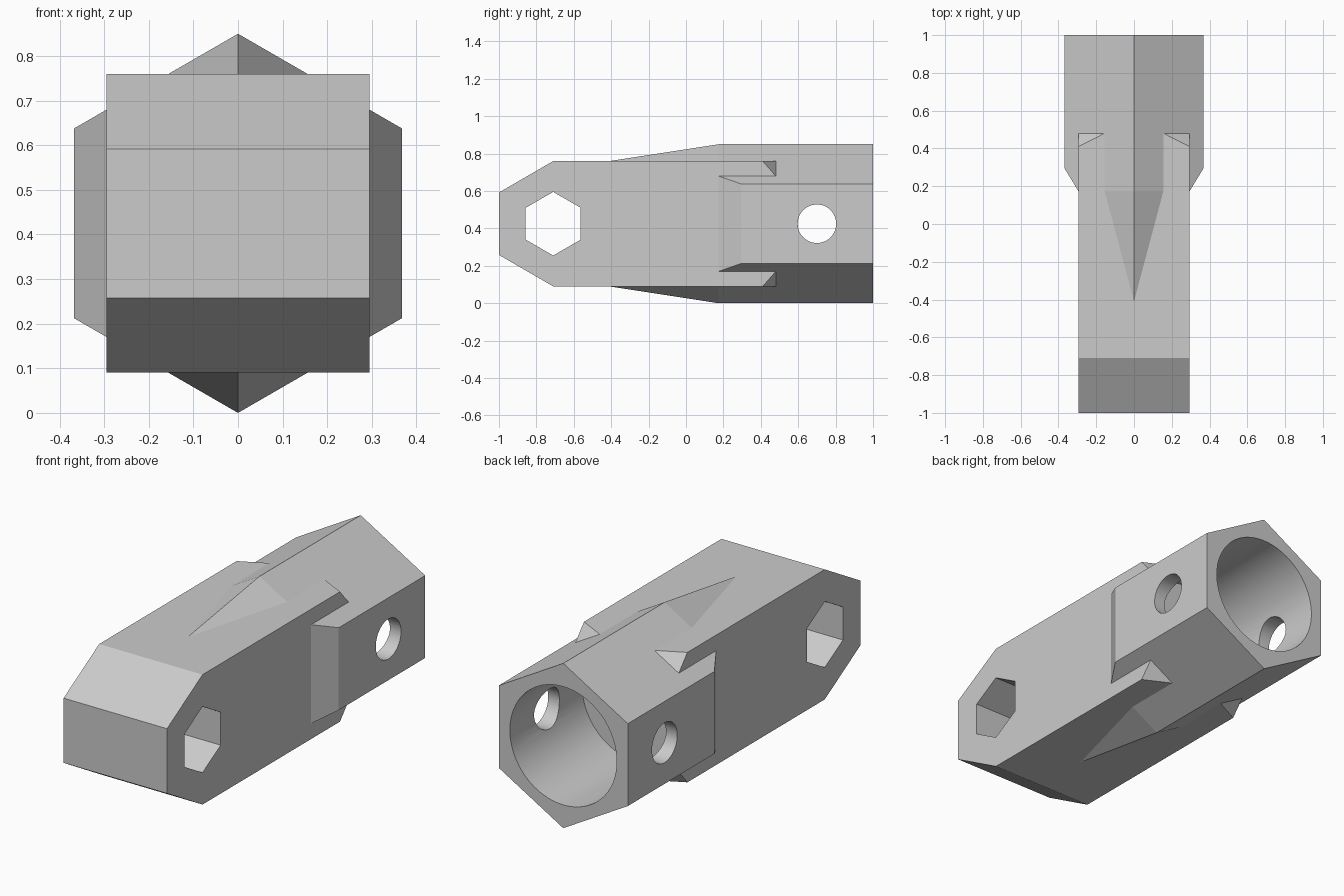
import bpy, bmesh, math
from mathutils import Matrix

cube = bpy.data.objects.get("Cube")
if cube:
    bpy.data.objects.remove(cube, do_unlink=True)

# Plain grey metal
metal = bpy.data.materials.new("plain_grey")
metal.use_nodes = True
GREY = (0.6, 0.6, 0.6, 1)
metal.diffuse_color = GREY
metal.node_tree.nodes["Principled BSDF"].inputs["Base Color"].default_value = GREY

MID = 0.425             # height of the long axis, also the hex radius
APOTHEM = MID * math.cos(math.pi / 6)
SLOPE = math.tan(math.pi / 6)
HALF_W, HALF_H = 0.295, 0.335


def finish(name, bm):
    bmesh.ops.recalc_face_normals(bm, faces=bm.faces)
    mesh = bpy.data.meshes.new(name)
    bm.to_mesh(mesh)
    bm.free()
    mesh.materials.append(metal)
    obj = bpy.data.objects.new(name, mesh)
    bpy.context.collection.objects.link(obj)
    return obj


def hull(name, points):
    """Convex solid from points (x, y, height off axis), mirrored in x and z."""
    bm = bmesh.new()
    mirrored = {(sx * x, y, MID + sz * h)
                for x, y, h in points for sx in (1, -1) for sz in (1, -1)}
    for co in sorted(mirrored):
        bm.verts.new(co)
    bmesh.ops.remove_doubles(bm, verts=bm.verts, dist=1e-5)
    result = bmesh.ops.convex_hull(bm, input=bm.verts)
    spare = {v for v in result["geom_interior"] + result["geom_unused"]
             if isinstance(v, bmesh.types.BMVert)}
    bmesh.ops.delete(bm, geom=list(spare), context="VERTS")
    bmesh.ops.dissolve_limit(bm, angle_limit=0.002, verts=bm.verts, edges=bm.edges)
    return finish(name, bm)


def cutter(name, sides, radius, length, y, axis, turn=0.0):
    bm = bmesh.new()
    bmesh.ops.create_cone(bm, cap_ends=True, segments=sides, radius1=radius,
                          radius2=radius, depth=length)
    place = (Matrix.Translation((0, y, MID)) @ Matrix.Rotation(math.pi / 2, 4, axis)
             @ Matrix.Rotation(turn, 4, "Z"))
    bmesh.ops.transform(bm, matrix=place, verts=bm.verts)
    obj = finish(name, bm)
    obj.hide_render = True
    return obj


def combine(target, other, operation):
    mod = target.modifiers.new(operation.lower(), "BOOLEAN")
    mod.object, mod.operation, mod.solver = other, operation, "EXACT"
    bpy.context.view_layer.objects.active = target
    bpy.ops.object.modifier_apply(modifier=mod.name)
    bpy.data.objects.remove(other, do_unlink=True)


# Rectangular arm with bevelled nose and clipped rear corners
flat_x = (MID - HALF_H) / SLOPE
side_h = MID - HALF_W * SLOPE
body = hull("socket_arm", [
    (HALF_W, -1, 0.167), (HALF_W, -0.71, HALF_H), (HALF_W, 0.41, HALF_H),
    (flat_x, 0.48, HALF_H), (HALF_W, 0.48, side_h)])

# Hexagonal rear socket with chamfered sides
hexagon = hull("hex_socket", [
    (0, 1, MID), (APOTHEM, 1, MID / 2), (APOTHEM, 0.295, MID / 2),
    (HALF_W, 0.175, side_h), (0, 0.175, MID)])

# Ridges running down onto the arm, above and below
ridge = hull("ridge", [(0, -0.41, HALF_H), (0, 0.175, MID), (flat_x, 0.175, HALF_H)])

combine(body, hexagon, "UNION")
combine(body, ridge, "UNION")

# Round bore, cross pin hole and hexagonal nose hole
combine(body, cutter("bore_cutter", 64, 0.305, 0.69, 0.755, "X"), "DIFFERENCE")
combine(body, cutter("pin_cutter", 48, 0.103, 1, 0.70, "Y"), "DIFFERENCE")
combine(body, cutter("hex_cutter", 6, 0.17, 1, -0.71, "Y", math.pi / 2), "DIFFERENCE")

bpy.ops.object.select_all(action="DESELECT")
body.select_set(True)
bpy.context.view_layer.objects.active = body
bpy.ops.object.shade_smooth_by_angle(angle=math.radians(15))
